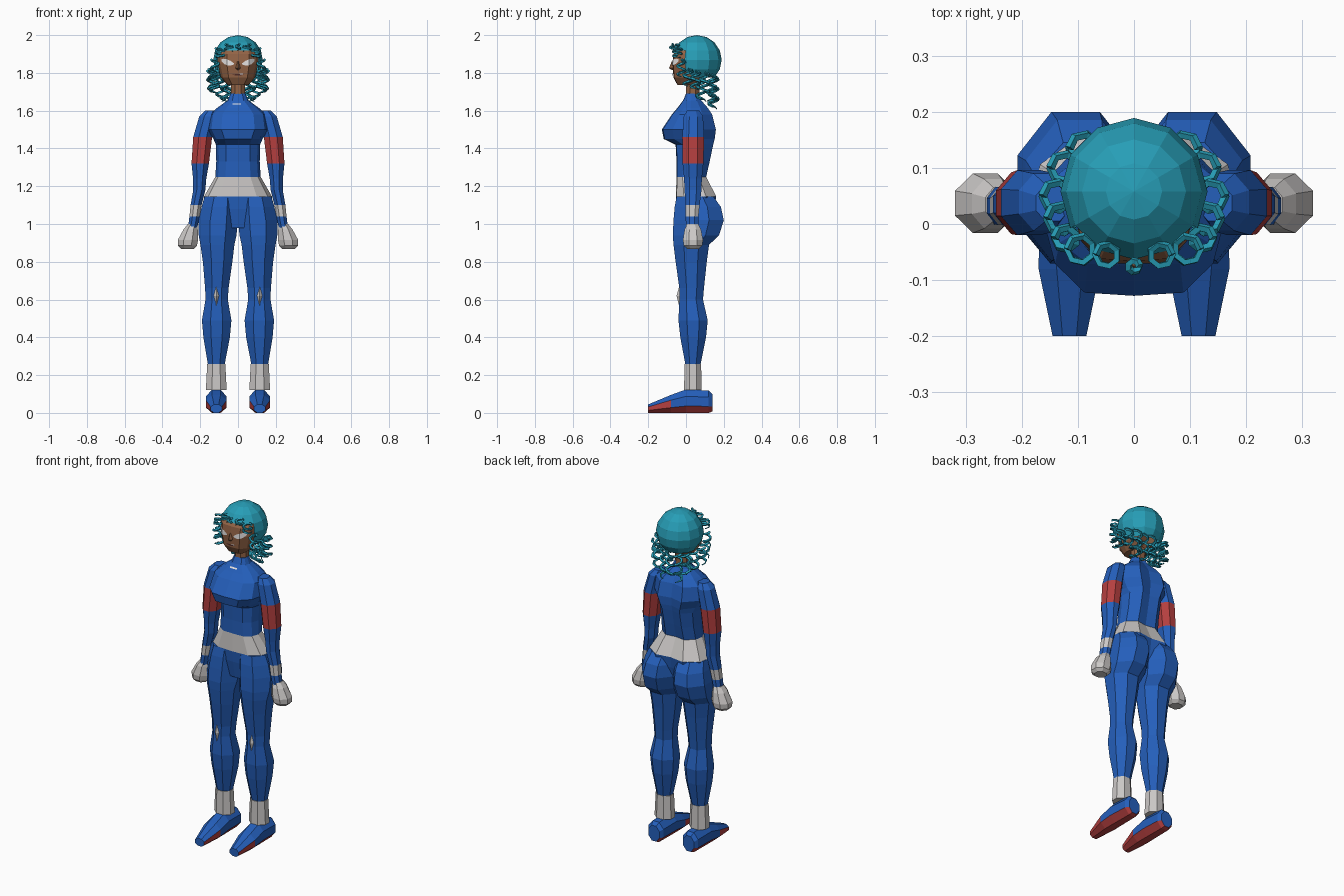
import bpy, bmesh, math
from mathutils import Vector
from mathutils.bvhtree import BVHTree

cube = bpy.data.objects.get("Cube")
if cube:
    bpy.data.objects.remove(cube, do_unlink=True)


def material(name, rgb):
    m = bpy.data.materials.new(name)
    m.use_nodes = True
    m.diffuse_color = (*rgb, 1)
    bsdf = next(n for n in m.node_tree.nodes if n.type == 'BSDF_PRINCIPLED')
    bsdf.inputs["Base Color"].default_value = (*rgb, 1)
    return m


BLUE = material("suit_blue", (.018, .115, .5))
GREY = material("trim_grey", (.6, .58, .57))
RED = material("accent_red", (.46, .05, .05))
TEAL = material("hair_teal", (.02, .34, .47))
SKIN = material("skin_brown", (.29, .125, .06))
WHITE = material("eye_white", (.8, .78, .78))
DARK = material("mouth_dark", (.08, .025, .02))

# Cross-section templates: x in -1..1, depth in 0 (front) .. 1 (back)
OCTAGON = [(-.414, 0), (.414, 0), (1, .293), (1, .707),
           (.414, 1), (-.414, 1), (-1, .707), (-1, .293)]
DIAMOND = [(0, 0), (1, .5), (0, 1), (-1, .5)]
half = [(.55, .02), (.88, .2), (1, .45), (.93, .75), (.5, 1)]
TORSO = [(0, 0)] + half + [(0, .94)] + [(-x, d) for x, d in reversed(half)]


def finish(name, bm, mats):
    bmesh.ops.recalc_face_normals(bm, faces=bm.faces)
    me = bpy.data.meshes.new(name)
    bm.to_mesh(me)
    bm.free()
    for m in mats:
        me.materials.append(m)
    ob = bpy.data.objects.new(name, me)
    bpy.context.collection.objects.link(ob)
    return ob


def loft(name, template, sections, mats, bands={}, side=1, along_y=False, rule=None):
    """Sections: (position, centre x, half width, low depth, high depth)."""
    bm = bmesh.new()
    rings = []
    for pos, cx, w, lo, hi in sections:
        ring = []
        for x, d in template:
            px, depth = side * (cx + x * w), lo + d * (hi - lo)
            ring.append(bm.verts.new((px, pos, depth) if along_y else (px, depth, pos)))
        rings.append(ring)
    n = len(template)
    for k, (a, b) in enumerate(zip(rings, rings[1:])):
        for i in range(n):
            j = (i + 1) % n
            bm.faces.new((a[i], a[j], b[j], b[i])).material_index = bands.get(k, 0)
    bm.faces.new(rings[0]).material_index = bands.get(0, 0)
    bm.faces.new(rings[-1]).material_index = bands.get(len(rings) - 2, 0)
    if rule:
        bmesh.ops.recalc_face_normals(bm, faces=bm.faces)
        for f in bm.faces:
            f.material_index = rule(f)
    return finish(name, bm, mats)


def plate(name, target, strip, mat):
    """Thin strip of (x, low z, high z) columns laid on the front of target."""
    me = target.data
    tree = BVHTree.FromPolygons([v.co for v in me.vertices],
                                [p.vertices[:] for p in me.polygons])
    bm = bmesh.new()
    cols = []
    for x, lo, hi in strip:
        col = []
        for z in (lo, hi):
            hit = tree.ray_cast(Vector((x, -1, z)), Vector((0, 1, 0)))[0]
            y = hit.y if hit else 0
            col.append(bm.verts.new((x, y - .004, z)))
        cols.append(col)
    for a, b in zip(cols, cols[1:]):
        bm.faces.new((a[0], b[0], b[1], a[1]))
    return finish(name, bm, [mat])


# Torso with waist belt
torso = loft("torso", TORSO, [
    (1.69, 0, .04, 0, .065), (1.655, 0, .055, -.015, .08), (1.615, 0, .11, -.045, .115),
    (1.58, 0, .15, -.075, .138), (1.5, 0, .16, -.128, .158), (1.45, 0, .13, -.118, .152),
    (1.42, 0, .117, -.055, .144), (1.33, 0, .115, -.05, .125), (1.25, 0, .12, -.05, .107),
    (1.145, 0, .18, -.054, .16), (1.08, 0, .18, -.048, .15), (.98, 0, .1, -.03, .12)],
    [BLUE, GREY], {8: 1})
plate("collar_clasp", torso, [(-.03, 1.632, 1.639), (0, 1.632, 1.639), (.016, 1.632, 1.639)], WHITE)


def foot_colour(f):
    c = f.calc_center_median()
    if f.normal.y < -.8:
        return 0
    return 1 if c.z < .03 or (c.y < -.1 and c.z < .04) else 0


# Limbs
for side, label in ((1, "left_"), (-1, "right_")):
    loft(label + "arm", OCTAGON, [
        (1.6, .145, .03, .005, .07), (1.57, .16, .045, -.012, .09),
        (1.46, .187, .05, -.02, .096), (1.32, .2, .046, -.018, .092),
        (1.24, .203, .035, -.01, .084), (1.18, .205, .032, -.008, .082),
        (1.1, .222, .029, -.002, .072), (1.04, .23, .027, -.002, .066),
        (.97, .242, .024, 0, .065)],
        [BLUE, RED, GREY], {2: 1, 6: 2}, side)
    loft(label + "hand", OCTAGON, [
        (1.0, .24, .025, .005, .065), (.97, .251, .038, -.008, .08),
        (.915, .265, .054, -.016, .09), (.885, .268, .05, -.012, .086),
        (.868, .268, .034, .005, .068)], [GREY], side=side)
    loft(label + "leg", OCTAGON, [
        (1.145, .09, .087, -.05, .145), (1.09, .097, .096, -.06, .185),
        (1.02, .104, .104, -.066, .2), (.94, .108, .1, -.07, .175),
        (.89, .109, .09, -.066, .122), (.8, .108, .078, -.055, .11),
        (.66, .112, .062, -.035, .095), (.6, .113, .059, -.035, .09),
        (.49, .113, .078, -.04, .115), (.4, .113, .07, -.03, .106),
        (.26, .115, .045, -.004, .078)], [BLUE], side=side)
    loft(label + "ankle_cuff", OCTAGON, [
        (.26, .115, .048, -.008, .08), (.12, .115, .055, -.01, .083)], [GREY], side=side)
    loft(label + "knee_pad", DIAMOND, [
        (.675, .115, .004, -.034, -.02), (.62, .115, .033, -.05, .02),
        (.565, .115, .004, -.036, -.02)], [GREY], side=side)
    loft(label + "shoe", OCTAGON, [
        (.14, .115, .036, .008, .1), (.12, .115, .05, 0, .118), (0, .115, .054, 0, .124),
        (-.08, .115, .055, 0, .095), (-.2, .115, .03, 0, .045)],
        [BLUE, RED], side=side, along_y=True, rule=foot_colour)

# Neck and head
loft("neck", OCTAGON, [(1.65, 0, .038, 0, .07), (1.78, 0, .038, 0, .075)], [SKIN])
head = loft("head", TORSO, [
    (1.735, 0, .055, -.045, .06), (1.775, 0, .09, -.066, .11), (1.85, 0, .108, -.072, .14),
    (1.9, 0, .108, -.066, .145), (1.95, 0, .08, -.03, .12)], [SKIN])
loft("nose", DIAMOND, [(1.86, 0, .006, -.076, -.06), (1.825, 0, .013, -.09, -.05),
                       (1.815, 0, .008, -.074, -.05)], [SKIN])
plate("mouth", head, [(-.028, 1.789, 1.792), (0, 1.785, 1.794), (.028, 1.789, 1.792)], DARK)
plate("teeth", head, [(.008, 1.793, 1.797), (.026, 1.792, 1.797)], WHITE)
for side, label in ((1, "left_"), (-1, "right_")):
    plate(label + "eye", head, [(side * x, lo, hi) for x, lo, hi in (
        (.022, 1.845, 1.851), (.04, 1.838, 1.864), (.058, 1.84, 1.872),
        (.075, 1.848, 1.875), (.088, 1.862, 1.872))], WHITE)

# Hair cap: faceted ball with an opening for the face and neck
bm = bmesh.new()
bmesh.ops.create_uvsphere(bm, u_segments=12, v_segments=8, radius=.131)
bmesh.ops.translate(bm, verts=bm.verts, vec=(0, .058, 1.869))
gone = []
for f in bm.faces:
    c = f.calc_center_median()
    if c.z < 1.77 or (c.z < 1.915 and c.y < 0):
        gone.append(f)
bmesh.ops.delete(bm, geom=gone, context='FACES')
finish("hair_cap", bm, [TEAL])


def curls(name, specs, pitch, thickness):
    """Springs hanging from (x, y, top z) with a length and radius."""
    cu = bpy.data.curves.new(name, 'CURVE')
    cu.dimensions = '3D'
    cu.bevel_depth = thickness
    cu.bevel_resolution = 0
    cu.use_fill_caps = True
    for x, y, top, length, r in specs:
        for s in ((1, -1) if x else (1,)):
            steps = max(6, int(length / pitch * 7))
            sp = cu.splines.new('POLY')
            sp.points.add(steps)
            for i, p in enumerate(sp.points):
                a = math.tau * i / 7
                p.co = (s * (x + r * math.cos(a)), y + r * math.sin(a),
                        top - length * i / steps, 1)
                p.radius = 1 if i < steps - 1 else .4
    tmp = bpy.data.objects.new(name + "_path", cu)
    bpy.context.collection.objects.link(tmp)
    deps = bpy.context.evaluated_depsgraph_get()
    me = bpy.data.meshes.new_from_object(tmp.evaluated_get(deps))
    bpy.data.objects.remove(tmp, do_unlink=True)
    me.name = name
    me.materials.clear()
    me.materials.append(TEAL)
    for p in me.polygons:
        p.use_smooth = False
        p.material_index = 0
    bpy.context.collection.objects.link(bpy.data.objects.new(name, me))


curls("fringe_curls", [(0, -.075, 1.952, .03, .01), (.048, -.055, 1.95, .035, .02),
                       (.095, -.045, 1.93, .05, .024)], .022, .007)
curls("side_curls", [(.122, -.025, 1.87, .09, .02), (.13, .01, 1.82, .09, .025),
                     (.138, .05, 1.81, .1, .025), (.124, .1, 1.8, .11, .025)], .045, .008)
curls("back_curls", [(.09, .135, 1.79, .14, .025), (.065, .08, 1.77, .12, .025),
                     (.045, .14, 1.78, .17, .022), (0, .15, 1.78, .15, .022)], .05, .008)
